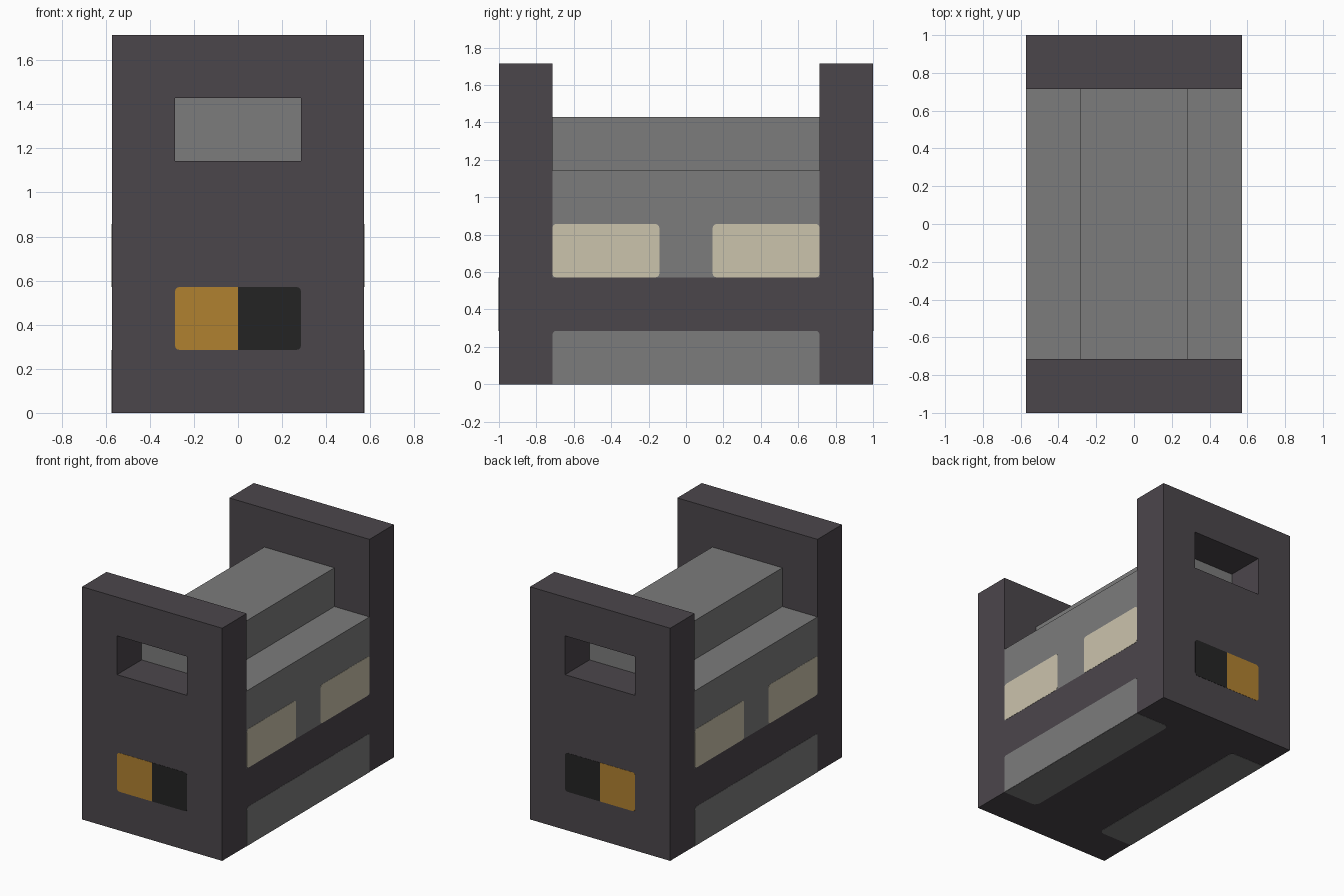
import bpy, bmesh
from math import sin, cos, pi
from mathutils import Vector

if "Cube" in bpy.data.objects:
    bpy.data.objects.remove(bpy.data.objects["Cube"], do_unlink=True)

U = 1 / 7                      # module that every size is a multiple of
W, Y, L = 4 * U, 5 * U, 7 * U  # half width, inner half length, half length
LIFT = 0.0015                  # thickness of the painted plates


def material(name, rgb):
    lin = [((c / 255 + 0.055) / 1.055) ** 2.4 for c in rgb] + [1]
    m = bpy.data.materials.new(name)
    m.use_nodes = True
    m.diffuse_color = lin
    m.node_tree.nodes["Principled BSDF"].inputs["Base Color"].default_value = lin
    return m


CHARCOAL = material("charcoal", (75, 70, 75))
GREY = material("mid grey", (124, 124, 124))
TAN = material("warm tan", (203, 195, 172))
ORANGE = material("orange", (176, 129, 48))
BLACK = material("black", (36, 36, 36))


def finish(bm, name, mat):
    bmesh.ops.recalc_face_normals(bm, faces=bm.faces)
    me = bpy.data.meshes.new(name)
    bm.to_mesh(me)
    bm.free()
    me.materials.append(mat)
    ob = bpy.data.objects.new(name, me)
    bpy.context.collection.objects.link(ob)
    return ob


def extrude(bm, vec):
    geo = bmesh.ops.extrude_face_region(bm, geom=bm.faces[:])["geom"]
    moved = [g for g in geo if isinstance(g, bmesh.types.BMVert)]
    bmesh.ops.translate(bm, verts=moved, vec=vec)


def prism(name, mat, points, vec):
    """Extrude one flat outline along a vector."""
    bm = bmesh.new()
    bm.faces.new([bm.verts.new(p) for p in points])
    extrude(bm, vec)
    return finish(bm, name, mat)


def rect(u0, u1, v0, v1):
    return [(u0, v0), (u1, v0), (u1, v1), (u0, v1)]


def rounded(u0, u1, v0, v1, corners, r=0.02):
    """Rectangle outline with the listed corners rounded."""
    out = []
    for i, (u, v) in enumerate(rect(u0, u1, v0, v1)):
        if i not in corners:
            out.append((u, v))
            continue
        cu, cv = (u0 + r if u == u0 else u1 - r), (v0 + r if v == v0 else v1 - r)
        for k in range(4):
            a = pi + i * pi / 2 + k * pi / 6
            out.append((cu + r * cos(a), cv + r * sin(a)))
    return out


# Lower and upper body between the end panels
prism("lower_body", CHARCOAL,
      [(x, -Y, z) for x, z in rect(-W, W, 0, 4 * U)], (0, 2 * Y, 0))
half = [(W, 4 * U), (W, 8 * U), (2 * U, 8 * U), (2 * U, 10 * U)]
step = half + [(-x, z) for x, z in reversed(half)]
prism("stepped_upper_body", GREY, [(x, -Y, z) for x, z in step], (0, 2 * Y, 0))

for side, end in ((-1, "front"), (1, "back")):
    # End panel with a rectangular window
    bm = bmesh.new()
    outer = [bm.verts.new((x, side * Y, z)) for x, z in rect(-W, W, 0, 12 * U)]
    inner = [bm.verts.new((x, side * Y, z))
             for x, z in rect(-2 * U, 2 * U, 8 * U, 10 * U)]
    for i in range(4):
        j = (i + 1) % 4
        bm.faces.new((outer[i], outer[j], inner[j], inner[i]))
    extrude(bm, Vector((0, side * (L - Y), 0)))
    finish(bm, end + "_panel", CHARCOAL)

    # Two-colour marker below the window
    for name, mat, u0, u1, corners in (("orange", ORANGE, -2 * U, 0, (0, 3)),
                                       ("black", BLACK, 0, 2 * U, (1, 2))):
        pts = rounded(u0, u1, 2 * U, 4 * U, corners)
        prism(f"{end}_{name}_marker", mat,
              [(x, side * L, z) for x, z in pts], (0, side * LIFT, 0))

for side, name in ((1, "left"), (-1, "right")):
    # Tan side patches
    for u0, u1, end in ((-Y, -U, "front"), (U, Y, "back")):
        pts = rounded(u0, u1, 4 * U, 6 * U, (0, 1, 2, 3))
        prism(f"{name}_{end}_tan_patch", TAN,
              [(side * W, y, z) for y, z in pts], (side * LIFT, 0, 0))

    # Grey skirt wrapping under the bottom edge
    pts = rounded(-Y, Y, 0, 2 * U, (2, 3))
    prism(name + "_skirt", GREY,
          [(side * W, y, z) for y, z in pts], (side * LIFT, 0, 0))
    pts = rounded(-Y, Y, 0, 2 * U, (2, 3), 0.04)
    prism(name + "_underside_strip", GREY,
          [(side * (W - d), y, 0) for y, d in pts], (0, 0, -LIFT))
